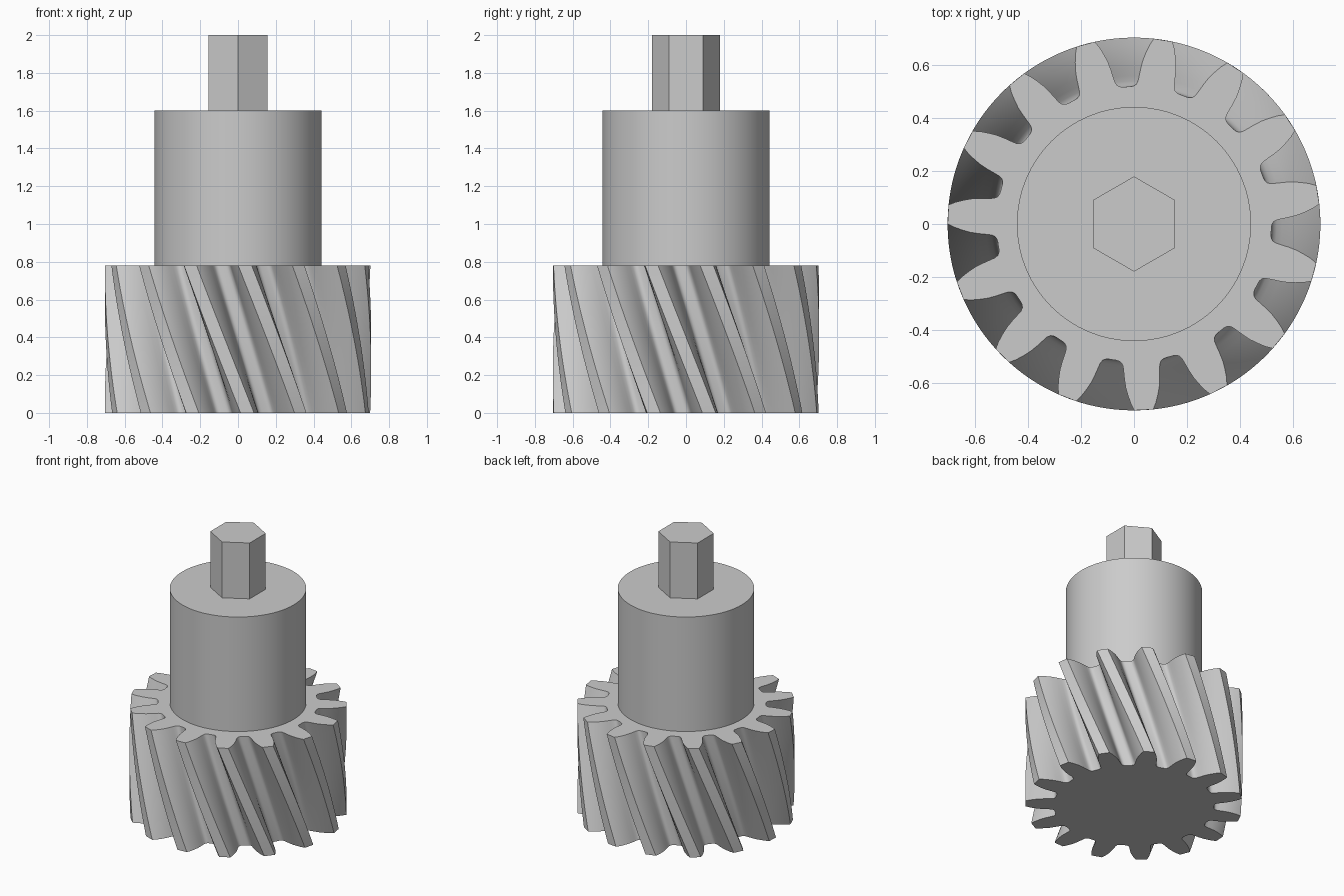
import bpy, bmesh, math

cube = bpy.data.objects.get("Cube")
if cube:
    bpy.data.objects.remove(cube, do_unlink=True)

steel = bpy.data.materials.new("grey_steel")
steel.use_nodes = True
GREY = (0.6, 0.6, 0.6, 1)
steel.diffuse_color = GREY
steel.node_tree.nodes["Principled BSDF"].inputs["Base Color"].default_value = GREY

TEETH = 15
PITCH = 360 / TEETH
GEAR_TOP, HUB_TOP, SHAFT_TOP = 0.78, 1.6, 2.0
TWIST = 25          # degrees the teeth turn over the gear height
TOP_PHASE = 9       # direction of one tooth at the top
LAYERS = 20

# Half tooth outline from tip to root: radius, half angle in degrees
FLANK = [(0.705, 2.9), (0.68, 4.0), (0.65, 5.0), (0.62, 5.9), (0.59, 6.5),
         (0.56, 7.0), (0.54, 7.4), (0.528, 8.1), (0.522, 9.2), (0.52, 10.4)]


def loft(name, rings):
    """Join matching rings of points into a capped solid."""
    bm = bmesh.new()
    loops = [[bm.verts.new(p) for p in ring] for ring in rings]
    for low, high in zip(loops, loops[1:]):
        for i in range(len(low)):
            j = (i + 1) % len(low)
            bm.faces.new((low[i], low[j], high[j], high[i]))
    bm.faces.new(loops[0][::-1])
    bm.faces.new(loops[-1])
    mesh = bpy.data.meshes.new(name)
    bm.to_mesh(mesh)
    bm.free()
    mesh.materials.append(steel)
    obj = bpy.data.objects.new(name, mesh)
    bpy.context.collection.objects.link(obj)
    bpy.ops.object.select_all(action="DESELECT")
    obj.select_set(True)
    bpy.context.view_layer.objects.active = obj
    bpy.ops.object.shade_smooth_by_angle(angle=math.radians(30))
    return obj


def ring(polar, z, turn=0):
    return [(r * math.cos(math.radians(a + turn)),
             r * math.sin(math.radians(a + turn)), z) for r, a in polar]


def prism(name, radius, sides, low, high, turn=0):
    polar = [(radius, i * 360 / sides) for i in range(sides)]
    return loft(name, [ring(polar, z, turn) for z in (low, high)])


# Helical gear: toothed outline turned layer by layer
tooth = [(r, -a) for r, a in reversed(FLANK)] + FLANK
outline = [(r, a + k * PITCH) for k in range(TEETH) for r, a in tooth]
loft("helical_gear", [ring(outline, GEAR_TOP * i / LAYERS,
                           TOP_PHASE + TWIST * (1 - i / LAYERS))
                      for i in range(LAYERS + 1)])

# Round hub and hexagonal drive shaft
prism("hub", 0.443, 64, GEAR_TOP, HUB_TOP)
prism("hex_shaft", 0.18, 6, HUB_TOP, SHAFT_TOP, 30)
